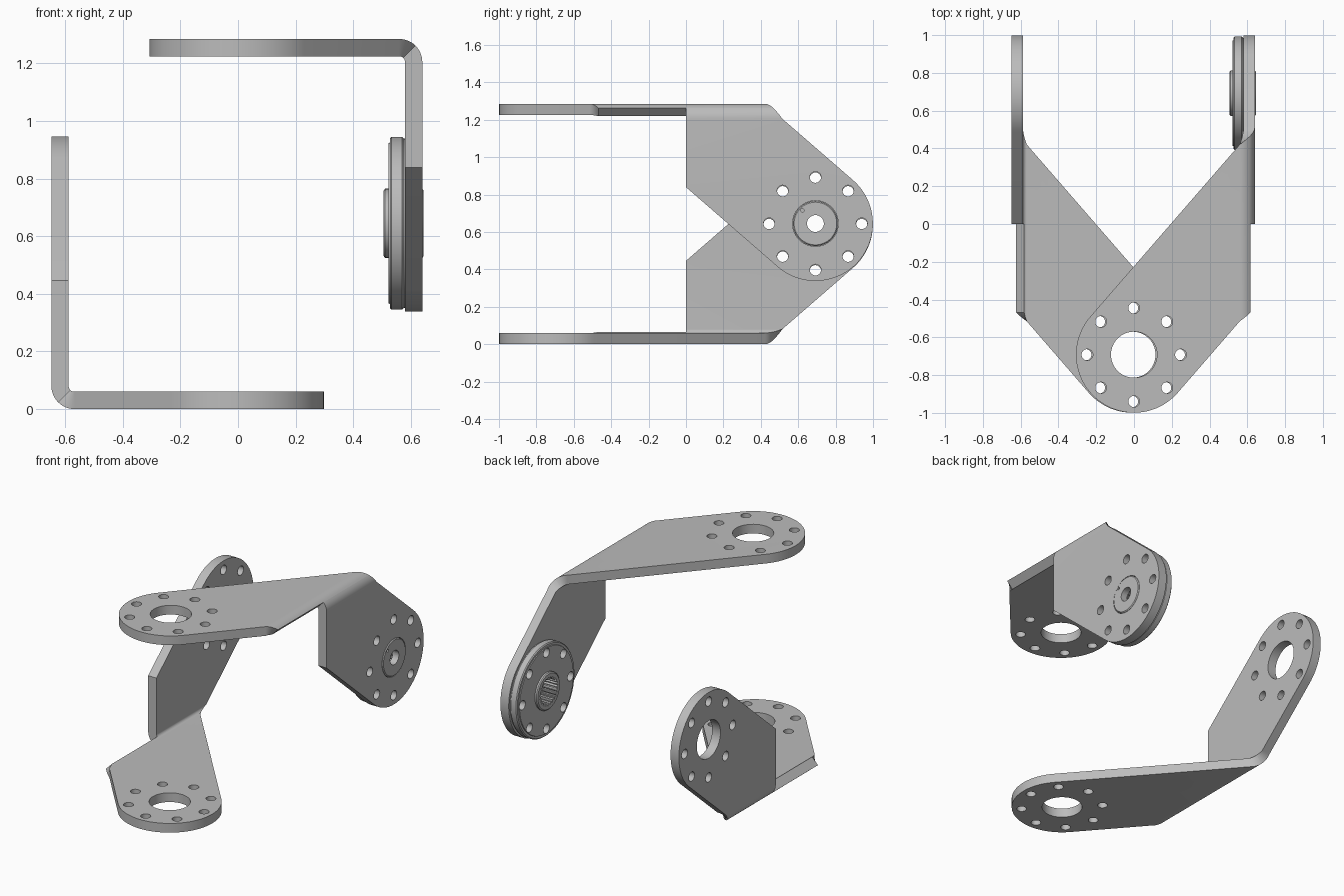
import bpy, bmesh
from math import cos, sin, pi, atan2, acos
from mathutils import Matrix, Vector

if "Cube" in bpy.data.objects:
    bpy.data.objects.remove(bpy.data.objects["Cube"])

metal = bpy.data.materials.new("brushed grey metal")
metal.use_nodes = True
GREY = (0.5, 0.5, 0.5, 1)
metal.diffuse_color = GREY
metal.node_tree.nodes["Principled BSDF"].inputs["Base Color"].default_value = GREY

# Sheet layout: u runs to the bend line, n is the height from the bend axis
R_END, REACH, Y_END = 0.307, 0.56, 0.692
R_IN, R_OUT = 0.02, 0.08
HALF = 0.468                      # half length of the mitred bend
BOLT_R, HUB_R = 0.2475, 0.122
SLANT = acos(R_END / HALF)        # direction of the parallel edges
AXIS_X, AXIS_Z, TOP = 0.56, 1.205, 1.285


def finish(bm, name, matrix=Matrix()):
    bmesh.ops.remove_doubles(bm, verts=bm.verts, dist=1e-5)
    bmesh.ops.recalc_face_normals(bm, faces=bm.faces)
    mesh = bpy.data.meshes.new(name)
    bm.to_mesh(mesh)
    bm.free()
    mesh.transform(matrix)
    mesh.materials.append(metal)
    ob = bpy.data.objects.new(name, mesh)
    bpy.context.collection.objects.link(ob)
    return ob


def prism(bm, centre, radius, depth, sides=40, tooth=0.0):
    """Round or toothed cutter standing on local z."""
    ring = []
    for i in range(sides):
        r = radius - tooth * (i // 2 % 2)
        a = 2 * pi * i / sides
        ring.append(bm.verts.new(Vector(centre) + Vector((r * cos(a), r * sin(a), -depth / 2))))
    face = bm.faces.new(ring)
    side = bmesh.ops.extrude_face_region(bm, geom=[face])
    bmesh.ops.translate(bm, vec=(0, 0, depth),
                        verts=[v for v in side["geom"] if isinstance(v, bmesh.types.BMVert)])


def bolt_circle(bm, centre, depth):
    for i in range(8):
        a = i * pi / 4
        prism(bm, (centre[0] + BOLT_R * cos(a), centre[1] + BOLT_R * sin(a), centre[2]),
              0.03, depth, 24)


def cut(ob, bm, matrix):
    """Subtract the cutter, then smooth the round walls."""
    cutter = finish(bm, ob.name + "_cutter", matrix)
    mod = ob.modifiers.new("holes", "BOOLEAN")
    mod.operation, mod.solver, mod.object = "DIFFERENCE", "EXACT", cutter
    bpy.context.view_layer.update()
    graph = bpy.context.evaluated_depsgraph_get()
    mesh = bpy.data.meshes.new_from_object(ob.evaluated_get(graph))
    ob.modifiers.clear()
    ob.data = mesh
    bpy.data.objects.remove(cutter)
    bpy.ops.object.select_all(action="DESELECT")
    ob.select_set(True)
    bpy.context.view_layer.objects.active = ob
    bpy.ops.object.shade_smooth_by_angle(angle=0.5)


def sheet(name, matrix, trimmed):
    """Slanted strip with a round drilled end and half of the bend."""
    bm = bmesh.new()
    centre = (-REACH, -Y_END, 0.05)
    steps = 48
    flat = []
    for i in range(steps + 1):
        a = SLANT + pi / 2 + pi * i / steps
        flat.append((centre[0] + R_END * cos(a), centre[1] + R_END * sin(a)))
    rise = 0.047
    flat += [(0, -HALF - rise), (0, HALF - rise)]
    low = [bm.verts.new((u, y, R_IN)) for u, y in flat]
    high = [bm.verts.new((u, y, R_OUT)) for u, y in flat]
    bm.faces.new(low)
    bm.faces.new(high)
    for i in range(len(flat)):
        j = (i + 1) % len(flat)
        if i != len(flat) - 2:
            bm.faces.new((low[i], low[j], high[j], high[i]))
    # half bend up to the mitre plane
    last = [low[-2], low[-1], high[-1], high[-2]]
    bends = 6
    for k in range(1, bends + 1):
        a = pi / 4 * k / bends
        shift = rise * (k / bends - 1)
        ring = [bm.verts.new((r * sin(a), s * HALF + shift, r * cos(a)))
                for r, s in ((R_IN, -1), (R_IN, 1), (R_OUT, 1), (R_OUT, -1))]
        for i in range(4):
            j = (i + 1) % 4
            bm.faces.new((last[i], last[j], ring[j], ring[i]))
        last = ring
    bm.faces.new(last)
    if trimmed:
        bmesh.ops.bisect_plane(bm, geom=bm.verts[:] + bm.edges[:] + bm.faces[:],
                               plane_co=(0, 0, 0), plane_no=(0, 1, 0), clear_outer=True)
        bmesh.ops.holes_fill(bm, edges=[e for e in bm.edges if e.is_boundary], sides=0)
    ob = finish(bm, name, matrix)
    holes = bmesh.new()
    bolt_circle(holes, centre, 0.2)
    prism(holes, centre, HUB_R, 0.2, 64)
    cut(ob, holes, matrix)


# Upper and lower brackets: the lower one is turned half round the y axis
place = Matrix.Translation((AXIS_X, 0, AXIS_Z))
fold = Matrix(((0, 0, 1, 0), (0, -1, 0, 0), (1, 0, 0, 0), (0, 0, 0, 1)))
turn = Matrix.Translation((-0.008, 0, TOP)) @ Matrix.Rotation(pi, 4, "Y")
for label, base in (("upper", place), ("lower", turn @ place)):
    sheet(label + "_bracket_level_plate", base, False)
    sheet(label + "_bracket_upright_plate", base @ fold, True)

# Round drive disc with collar and rear boss, turned about the x axis
profile = [(0.505, 0), (0.505, 0.113), (0.511, 0.12), (0.522, 0.12), (0.522, 0.278),
           (0.527, 0.28), (0.527, 0.294), (0.533, 0.3), (0.57, 0.3), (0.576, 0.294),
           (0.58, 0.294), (0.58, 0.12), (0.64, 0.12), (0.645, 0.114), (0.645, 0)]
bm = bmesh.new()
verts = [bm.verts.new((r, 0, x)) for x, r in profile]
edges = [bm.edges.new(pair) for pair in zip(verts, verts[1:])]
bmesh.ops.spin(bm, geom=verts + edges, cent=(0, 0, 0), axis=(0, 0, 1),
               angle=2 * pi, steps=72, use_merge=True)
# local z points along x, local x along y, local y along z
to_hub = Matrix(((0, 0, 1, 0), (1, 0, 0, Y_END), (0, 1, 0, AXIS_Z - REACH), (0, 0, 0, 1)))
disc = finish(bm, "drive_disc", to_hub)
holes = bmesh.new()
bolt_circle(holes, (0, 0, 0.55), 0.2)
cut(disc, holes, to_hub)
# splined socket, screw hole and locating dimple
for centre, radius, depth, sides, tooth in (((0, 0, 0.55), 0.092, 0.1, 100, 0.012),
                                            ((0, 0, 0.6), 0.045, 0.3, 40, 0),
                                            ((-0.07, 0.07, 0.645), 0.009, 0.02, 16, 0)):
    tool = bmesh.new()
    prism(tool, centre, radius, depth, sides, tooth)
    cut(disc, tool, to_hub)
